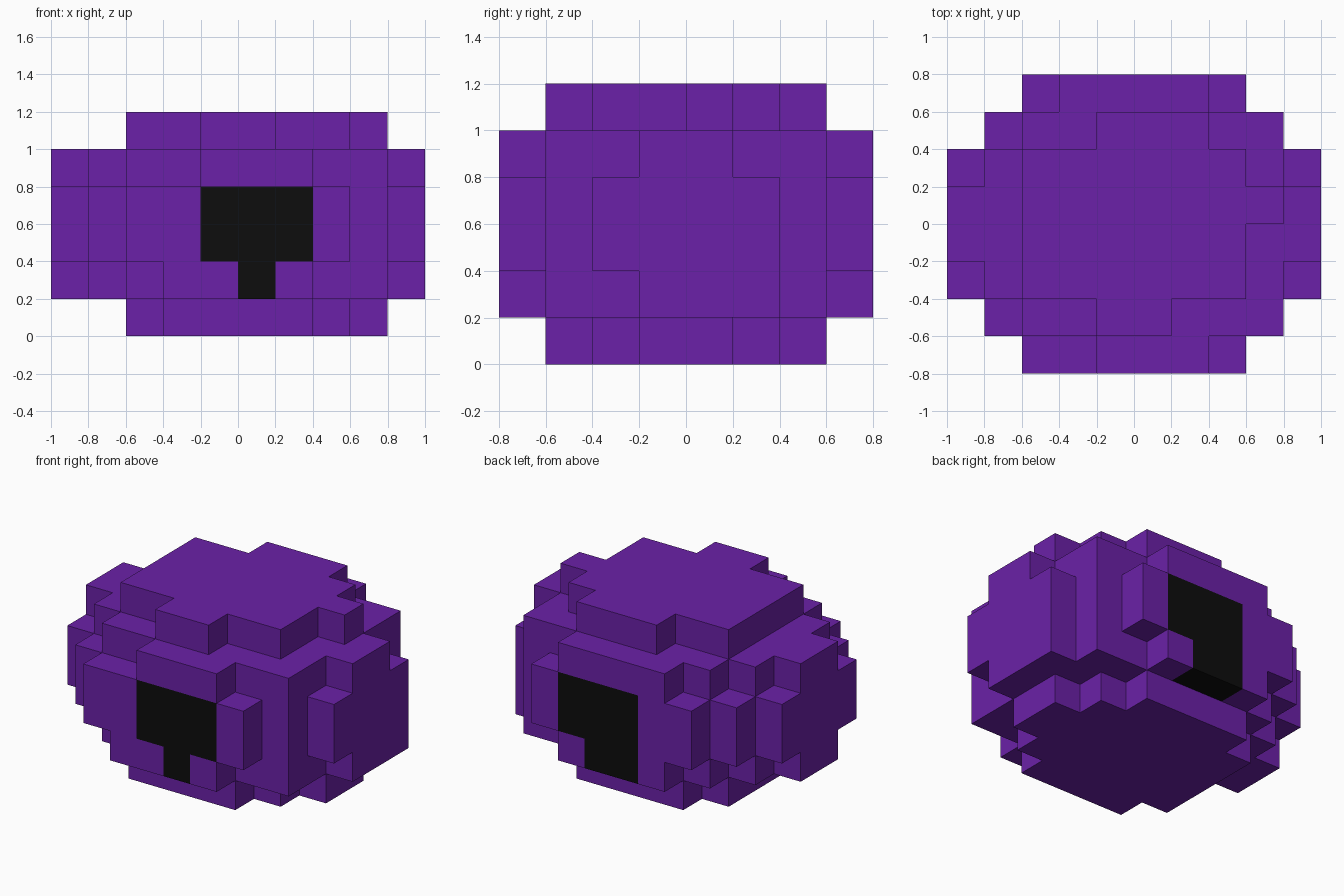
import bpy
import bmesh
from itertools import product
from mathutils import Vector

cube = bpy.data.objects.get("Cube")
if cube:
    bpy.data.objects.remove(cube, do_unlink=True)

UNIT = 0.2
CENTRE = Vector((5, 4, 0))


def make_material(name, colour):
    mat = bpy.data.materials.new(name)
    mat.use_nodes = True
    mat.diffuse_color = colour
    mat.node_tree.nodes["Principled BSDF"].inputs["Base Color"].default_value = colour
    return mat


purple = make_material("deep purple", (0.147, 0.0152, 0.392, 1))
black = make_material("soft black", (0.004, 0.004, 0.004, 1))


def layer(level, first_row, spans):
    """Cells of one level; each span is the first and last column of a row."""
    return {(column, first_row + offset, level)
            for offset, (start, end) in enumerate(spans)
            for column in range(start, end + 1)}


# Rounded block body, stacked from the base to the cap
widest = [(2, 7), (1, 8), (0, 9), (0, 9), (0, 9), (0, 9), (1, 8), (2, 7)]
base = layer(0, 1, [(3, 6), (2, 7), (2, 8), (2, 8), (2, 7), (3, 6)])
lower = layer(1, 0, [(3, 6), (2, 8), (1, 8), (0, 9), (0, 9), (1, 9), (2, 8), (3, 6)])
middle = layer(2, 0, widest) | layer(3, 0, widest)
upper = layer(4, 0, [(4, 6), (2, 8), (1, 8), (0, 9), (0, 9), (1, 8), (2, 8), (3, 6)])
cap = layer(5, 1, [(4, 5), (2, 7), (2, 7), (2, 8), (2, 7), (4, 6)])
solid = base | lower | middle | upper | cap


# Dark markings: a wide panel with a narrower tab beneath it
def marking(row, tab_columns):
    panel = set(product(range(4, 7), [row], [2, 3]))
    return panel | {(column, row, 1) for column in tab_columns}


front_marking = marking(0, [5])
back_marking = marking(7, [4, 5])


def build(name, cells, mat):
    """Make the exposed faces of the given cells as one flat-shaded object."""
    bm = bmesh.new()
    for cell in cells:
        for axis, sign in product(range(3), (-1, 1)):
            step = Vector((0, 0, 0))
            step[axis] = sign
            if tuple(int(v) for v in Vector(cell) + step) in solid:
                continue
            side, up = Vector((0, 0, 0)), Vector((0, 0, 0))
            side[(axis + 1) % 3] = 0.5
            up[(axis + 2) % 3] = 0.5 * sign
            middle_point = Vector(cell) + Vector((0.5, 0.5, 0.5)) + step / 2 - CENTRE
            corners = (-side - up, side - up, side + up, up - side)
            bm.faces.new([bm.verts.new((middle_point + c) * UNIT) for c in corners])
    bmesh.ops.remove_doubles(bm, verts=bm.verts, dist=0.001)
    mesh = bpy.data.meshes.new(name)
    bm.to_mesh(mesh)
    bm.free()
    mesh.materials.append(mat)
    obj = bpy.data.objects.new(name, mesh)
    bpy.context.collection.objects.link(obj)
    return obj


build("body", solid - front_marking - back_marking, purple)
build("front_marking", front_marking, black)
build("back_marking", back_marking, black)
